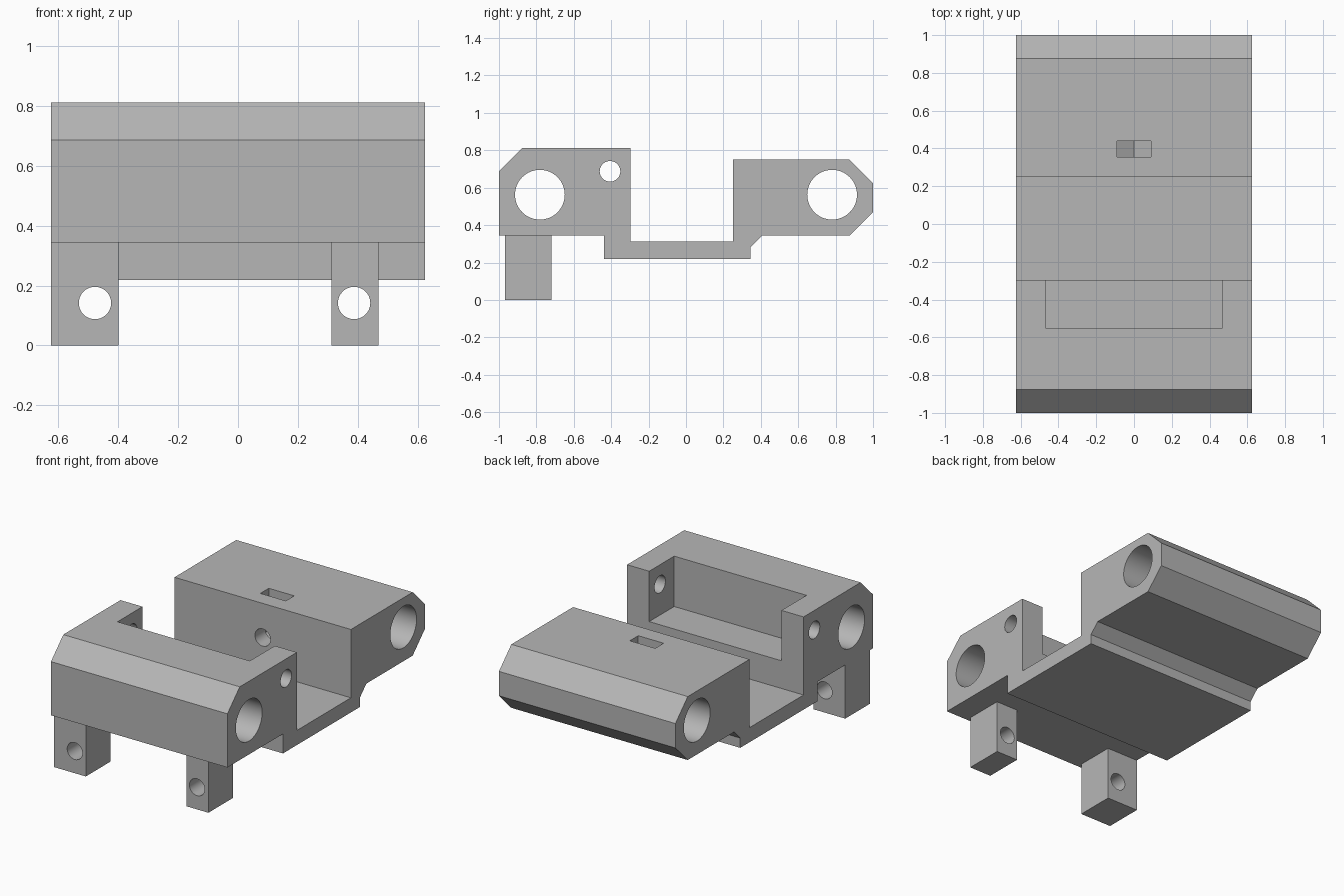
import bpy
import bmesh
from math import pi
from mathutils import Matrix

default = bpy.data.objects.get("Cube")
if default:
    bpy.data.objects.remove(default, do_unlink=True)

U = 1 / 32          # design grid step
HALF_W = 20 * U     # half width of the body

grey = bpy.data.materials.new("plain grey")
grey.use_nodes = True
grey.diffuse_color = (0.47, 0.47, 0.47, 1)
grey.node_tree.nodes["Principled BSDF"].inputs["Base Color"].default_value = (0.47, 0.47, 0.47, 1)


def finish(name, bm):
    bmesh.ops.recalc_face_normals(bm, faces=bm.faces)
    mesh = bpy.data.meshes.new(name)
    bm.to_mesh(mesh)
    bm.free()
    mesh.materials.append(grey)
    obj = bpy.data.objects.new(name, mesh)
    bpy.context.collection.objects.link(obj)
    return obj


def prism(name, points, axis, start, end):
    """Extrude a 2D outline along x (points are y, z) or y (points are x, z)."""
    bm = bmesh.new()
    place = (lambda a, b: (start, a, b)) if axis == "X" else (lambda a, b: (a, start, b))
    face = bm.faces.new([bm.verts.new(place(a, b)) for a, b in points])
    ext = bmesh.ops.extrude_face_region(bm, geom=[face])
    length = end - start
    move = (length, 0, 0) if axis == "X" else (0, length, 0)
    bmesh.ops.translate(bm, vec=move, verts=[v for v in ext["geom"] if isinstance(v, bmesh.types.BMVert)])
    return finish(name, bm)


def box(name, x0, x1, y0, y1, z0, z1):
    return prism(name, [(y0, z0), (y1, z0), (y1, z1), (y0, z1)], "X", x0, x1)


def rod(name, axis, centre, radius, length):
    bm = bmesh.new()
    turn = Matrix.Rotation(pi / 2, 4, "Y" if axis == "X" else "X")
    bmesh.ops.create_cone(bm, cap_ends=True, segments=64, radius1=radius, radius2=radius,
                          depth=length, matrix=Matrix.Translation(centre) @ turn)
    return finish(name, bm)


def cut(target, cutter):
    cutter.hide_render = True
    mod = target.modifiers.new("cut", "BOOLEAN")
    mod.operation = "DIFFERENCE"
    mod.solver = "EXACT"
    mod.object = cutter
    select(target)
    bpy.ops.object.modifier_apply(modifier=mod.name)
    bpy.data.objects.remove(cutter, do_unlink=True)


def select(obj):
    bpy.ops.object.select_all(action="DESELECT")
    obj.select_set(True)
    bpy.context.view_layer.objects.active = obj


# Body: front block, thin bed and back block in one side profile
profile = [(-32, 11), (-14, 11), (-14, 7), (11, 7), (11, 9), (13, 11), (28, 11), (32, 15),
           (32, 20), (28, 24), (8, 24), (8, 10), (-9.5, 10), (-9.5, 26), (-28, 26), (-32, 22)]
body = prism("body", [(y * U, z * U) for y, z in profile], "X", -HALF_W, HALF_W)

# Pocket in the front block, open to the bed and the top
cut(body, box("pocket_cutter", -15 * U, 15 * U, -0.55, -0.2, 0.49, 1))

# Rod holes and small cheek holes across the width
for y, z, r in ((-25, 18, 0.133), (25, 18, 0.133), (-13, 22, 0.055)):
    cut(body, rod("hole_cutter", "X", (0, y * U, z * U), r, 2))

# Screw hole into the back block, with a pointed nut slot from the top
screw_z = 17 * U
cut(body, rod("screw_cutter", "Y", (0, 0.45, screw_z), 0.055, 0.5))
nut = [(-0.09, 1), (-0.09, screw_z - 0.052), (0, screw_z - 0.104), (0.09, screw_z - 0.052), (0.09, 1)]
cut(body, prism("nut_cutter", nut, "Y", 0.355, 0.44))

# Legs with cross holes
parts = [body]
for name, x0, x1, hole_x in (("right_leg", -HALF_W, -0.4, -0.478), ("left_leg", 10 * U, 15 * U, 0.388)):
    leg = box(name, x0, x1, -31 * U, -23 * U, 0, 11 * U)
    cut(leg, rod("leg_hole_cutter", "Y", (hole_x, -27 * U, 0.142), 0.054, 1))
    parts.append(leg)

for part in parts:
    select(part)
    bpy.ops.object.shade_smooth_by_angle(angle=pi / 9)
